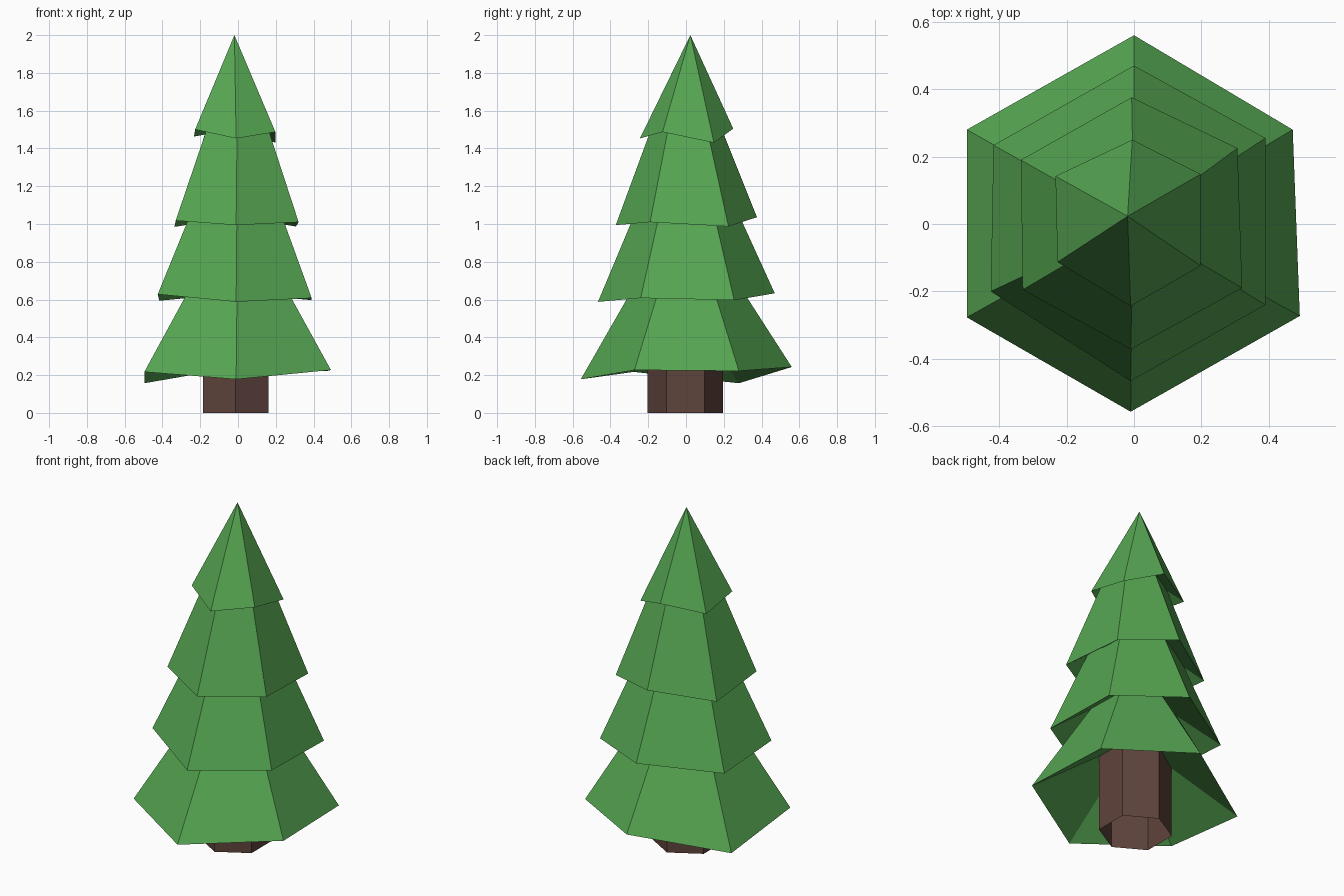
import bpy, bmesh, math

if "Cube" in bpy.data.objects:
    bpy.data.objects.remove(bpy.data.objects["Cube"])


def material(name, srgb):
    m = bpy.data.materials.new(name)
    m.diffuse_color = [((c / 255 + 0.055) / 1.055) ** 2.4 for c in srgb] + [1]
    m.use_nodes = True
    m.node_tree.nodes["Principled BSDF"].inputs["Base Color"].default_value = m.diffuse_color
    return m


green = material("pine green", (86, 166, 82))
brown = material("bark brown", (95, 67, 60))


def make(name, bm, mat):
    me = bpy.data.meshes.new(name)
    bmesh.ops.recalc_face_normals(bm, faces=bm.faces)
    bm.to_mesh(me)
    bm.free()
    me.materials.append(mat)
    bpy.context.collection.objects.link(bpy.data.objects.new(name, me))


# Skirt of branches: uneven six-sided rim drawn in to a small top ring or a tip,
# with a shallow hollow underneath that rises to the middle
def tier(name, rim, hollow_z, top_z=0, scale=0, tip=None):
    bm = bmesh.new()
    low = [bm.verts.new(p) for p in rim]
    middle = bm.verts.new((0, 0, hollow_z))
    if tip:
        peak = bm.verts.new(tip)
    else:
        high = [bm.verts.new((x * scale, y * scale, top_z)) for x, y, z in rim]
        bm.faces.new(high)
    for i in range(6):
        j = (i + 1) % 6
        bm.faces.new((low[j], low[i], middle))
        bm.faces.new((low[i], low[j], peak) if tip else (low[i], low[j], high[j], high[i]))
    make(name, bm, green)


# Rim points run back, back left, front left, front, front right, back right
tier("bottom_branches", [(0, .56, .243), (-.496, .28, .157), (-.496, -.277, .217),
     (-.01, -.557, .178), (.492, -.273, .227), (.471, .28, .222)], .57, .80, .36)
tier("lower_middle_branches", [(0, .47, .633), (-.417, .234, .594), (-.425, -.20, .628),
     (-.01, -.466, .588), (.39, -.24, .608), (.39, .255, .597)], .90, 1.20, .45)
tier("upper_middle_branches", [(-.007, .376, 1.036), (-.336, .19, .985), (-.33, -.195, 1.018),
     (-.01, -.372, .994), (.321, -.19, 1.01), (.307, .225, .987)], 1.24, 1.60, .40)
tier("top_branches", [(-.005, .25, 1.505), (-.233, .142, 1.463), (-.227, -.113, 1.50),
     (-.01, -.244, 1.453), (.198, -.124, 1.487), (.198, .148, 1.43)], 1.64,
     tip=(-.019, .023, 2.0))

# Six-sided hollow trunk running up inside the branches
bm = bmesh.new()
rings = []
for z in (0, .6):
    rings.append([bm.verts.new((-.012 + .2 * math.cos(math.radians(30 + 60 * k)),
                                -.003 + .2 * math.sin(math.radians(30 + 60 * k)), z))
                  for k in range(6)])
for k in range(6):
    j = (k + 1) % 6
    bm.faces.new((rings[0][k], rings[0][j], rings[1][j], rings[1][k]))
make("trunk", bm, brown)
